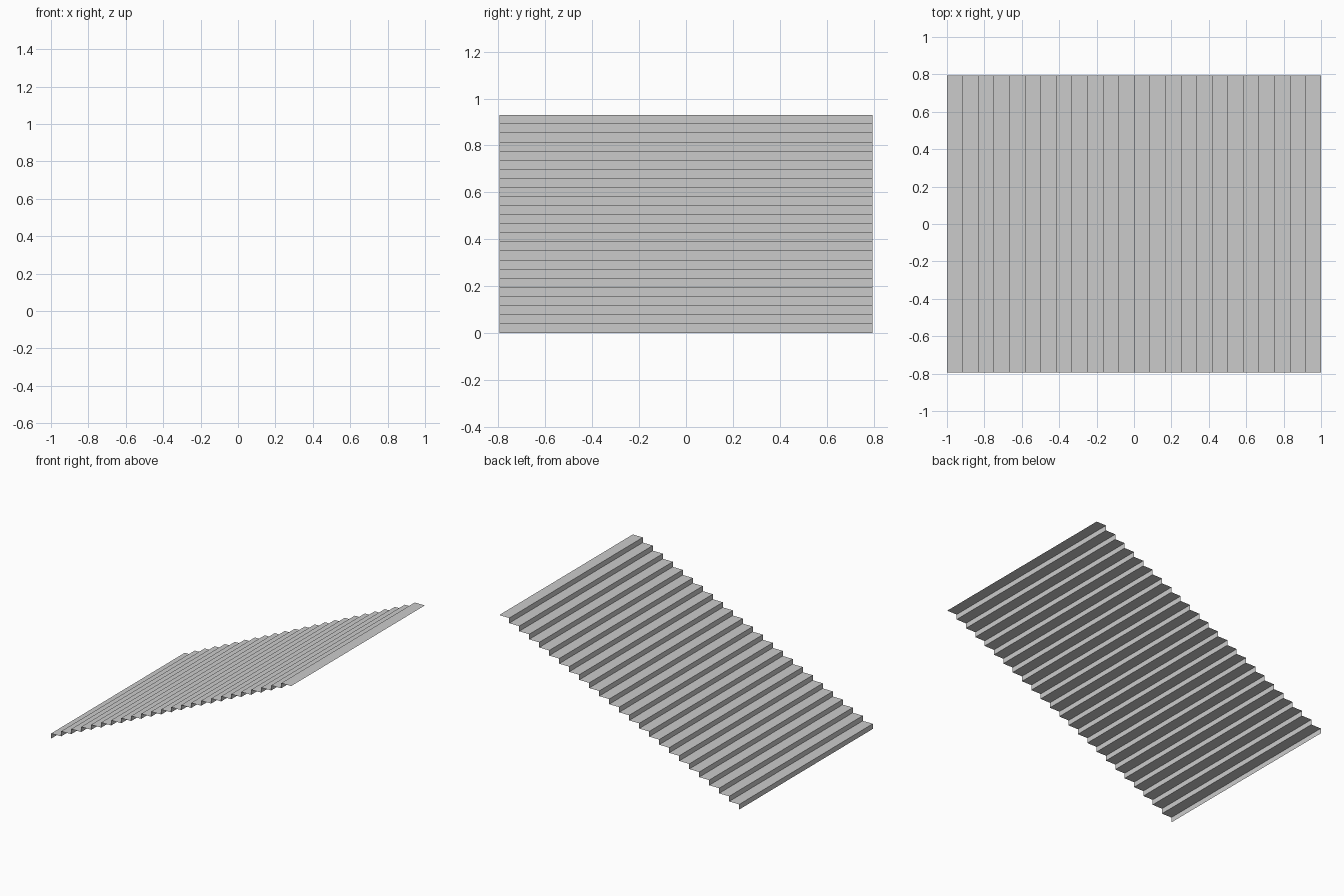
import bpy
import bmesh

if "Cube" in bpy.data.objects:
    bpy.data.objects.remove(bpy.data.objects["Cube"])

STEPS = 24
LENGTH, HALF_WIDTH, HEIGHT = 2.0, 0.795, 0.93
run, rise = LENGTH / STEPS, HEIGHT / STEPS

# Side profile: a riser then a tread for every step, climbing towards +x
profile = [(-LENGTH / 2, 0.0)]
for i in range(STEPS):
    x = -LENGTH / 2 + i * run
    z = (i + 1) * rise
    profile += [(x, z), (x + run, z)]

# Thin folded stair sheet: the profile swept across the width
bm = bmesh.new()
front = [bm.verts.new((x, -HALF_WIDTH, z)) for x, z in profile]
back = [bm.verts.new((x, HALF_WIDTH, z)) for x, z in profile]
for i in range(len(profile) - 1):
    bm.faces.new((front[i], front[i + 1], back[i + 1], back[i]))
bm.normal_update()

mesh = bpy.data.meshes.new("stair_sheet")
bm.to_mesh(mesh)
bm.free()
stairs = bpy.data.objects.new("stair_sheet", mesh)
bpy.context.collection.objects.link(stairs)
